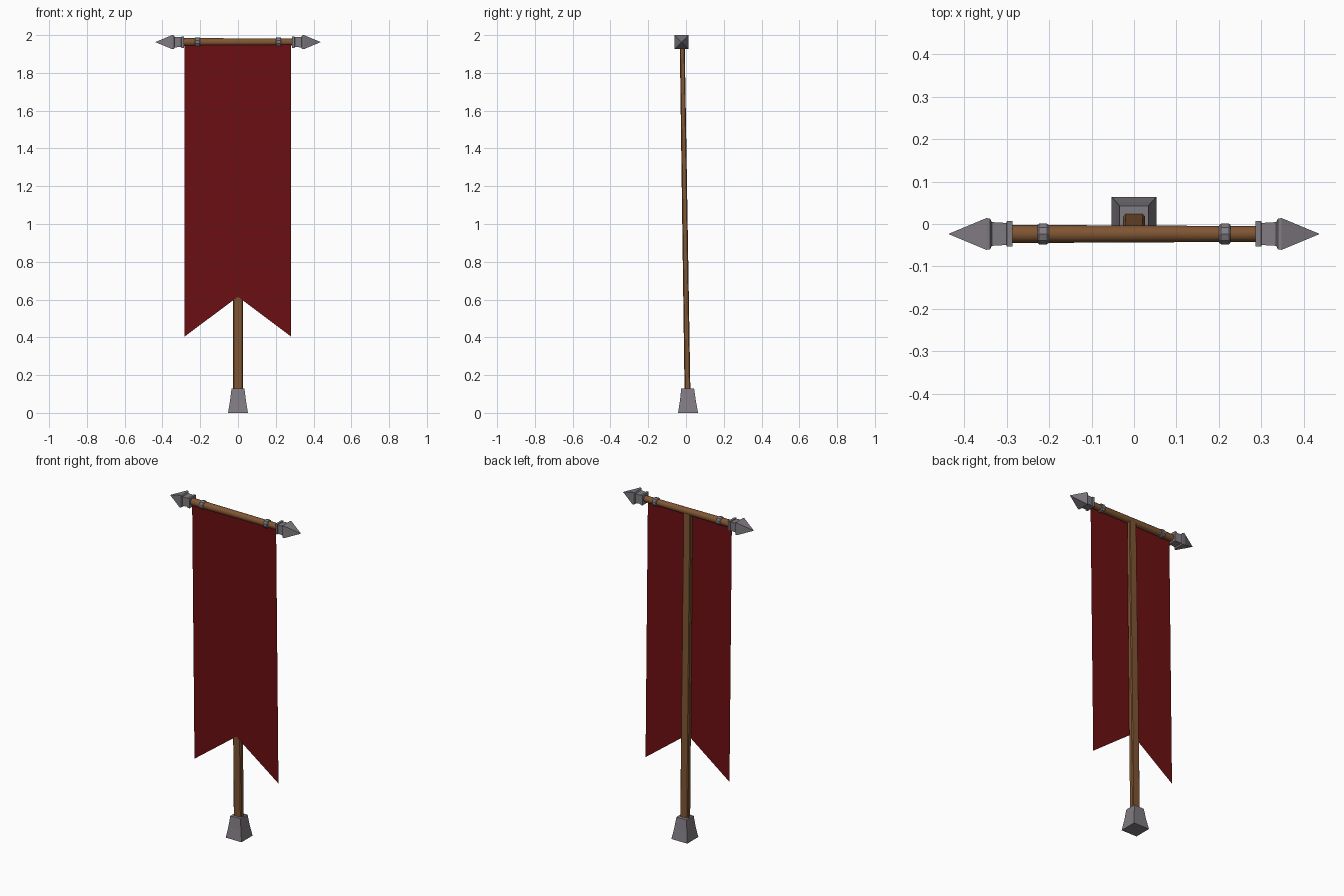
import bpy, math

if "Cube" in bpy.data.objects:
    bpy.data.objects.remove(bpy.data.objects["Cube"])


def mat(name, rgb):
    m = bpy.data.materials.new(name)
    m.diffuse_color = (*rgb, 1)
    m.use_nodes = True
    m.node_tree.nodes["Principled BSDF"].inputs["Base Color"].default_value = m.diffuse_color
    return m


WOOD = mat("brown wood", (0.216, 0.092, 0.033))
IRON = mat("grey iron", (0.216, 0.2, 0.223))
CLOTH = mat("dark red cloth", (0.15, 0.005, 0.006))


def make(name, verts, faces, material):
    me = bpy.data.meshes.new(name)
    me.from_pydata(verts, [], faces)
    me.materials.append(material)
    ob = bpy.data.objects.new(name, me)
    bpy.context.collection.objects.link(ob)
    return ob


def loft(name, rings, material):
    """Skin a list of equal-length vertex rings and cap both ends."""
    n = len(rings[0])
    faces = [(i * n + j, i * n + (j + 1) % n, (i + 1) * n + (j + 1) % n, (i + 1) * n + j)
             for i in range(len(rings) - 1) for j in range(n)]
    faces.append(tuple(reversed(range(n))))
    faces.append(tuple(range((len(rings) - 1) * n, len(rings) * n)))
    return make(name, [v for r in rings for v in r], faces, material)


def rect(w, d, y, z, c=0.0):
    """Horizontal rectangle, with clipped corners when c > 0."""
    if c:
        pts = [(-w, -d + c), (-w + c, -d), (w - c, -d), (w, -d + c),
               (w, d - c), (w - c, d), (-w + c, d), (-w, d - c)]
    else:
        pts = [(-w, -d), (w, -d), (w, d), (-w, d)]
    return [(px, y + py, z) for px, py in pts]


BY, BZ = -0.0235, 1.963  # axis of the crossbar


def along_x(name, profile, sides, phase, material):
    """Profile of (x, radius) swept round the crossbar axis."""
    rings = [[(x, BY + r * math.cos(phase + 2 * math.pi * k / sides),
               BZ + r * math.sin(phase + 2 * math.pi * k / sides)) for k in range(sides)]
             for x, r in profile]
    return loft(name, rings, material)


# Flared iron foot
loft("foot", [rect(0.053, 0.053, 0.011, 0), rect(0.042, 0.042, 0.01, 0.065),
              rect(0.034, 0.034, 0.009, 0.13)], IRON)

# Slightly leaning, tapered pole
loft("pole", [rect(0.026, 0.0155, 0.008, 0.1, 0.005),
              rect(0.024, 0.013, -0.02, 1.96, 0.004)], WOOD)

# Crossbar
bar = along_x("crossbar", [(-0.30, 0.0215), (0.0, 0.02), (0.30, 0.0185)], 12, 0, WOOD)
for p in bar.data.polygons:
    p.use_smooth = len(p.vertices) == 4

# Iron rings and square spear-point finials on both ends
q = math.sqrt(2)
for s, side in ((-1, "left"), (1, "right")):
    ring = [(0.201, 0.022), (0.205, 0.0255), (0.224, 0.0255), (0.228, 0.022)]
    tip = [(0.287, 0.030), (0.300, 0.030), (0.301, 0.026), (0.335, 0.028),
           (0.339, 0.036), (0.348, 0.0375), (0.437, 0.0004)]
    if s < 0:
        ring, tip = [[(-x, r) for x, r in reversed(p)] for p in (ring, tip)]
    along_x("ring_" + side, ring, 10, math.pi / 10, IRON)
    along_x("finial_" + side, [(x, r * q) for x, r in tip], 4, math.pi / 4, IRON)

# Swallow-tailed cloth, hanging along the front of the pole


def cloth_y(z):
    return -0.013 - 0.0225 * (z - 0.4) / 1.55


pts = [(-0.282, 1.96), (-0.282, 0.405), (0, 0.615), (0.28, 0.405), (0.28, 1.96), (0, 1.96)]
make("banner_cloth", [(x, cloth_y(z), z) for x, z in pts],
     [(0, 1, 2, 5), (5, 2, 3, 4)], CLOTH)
